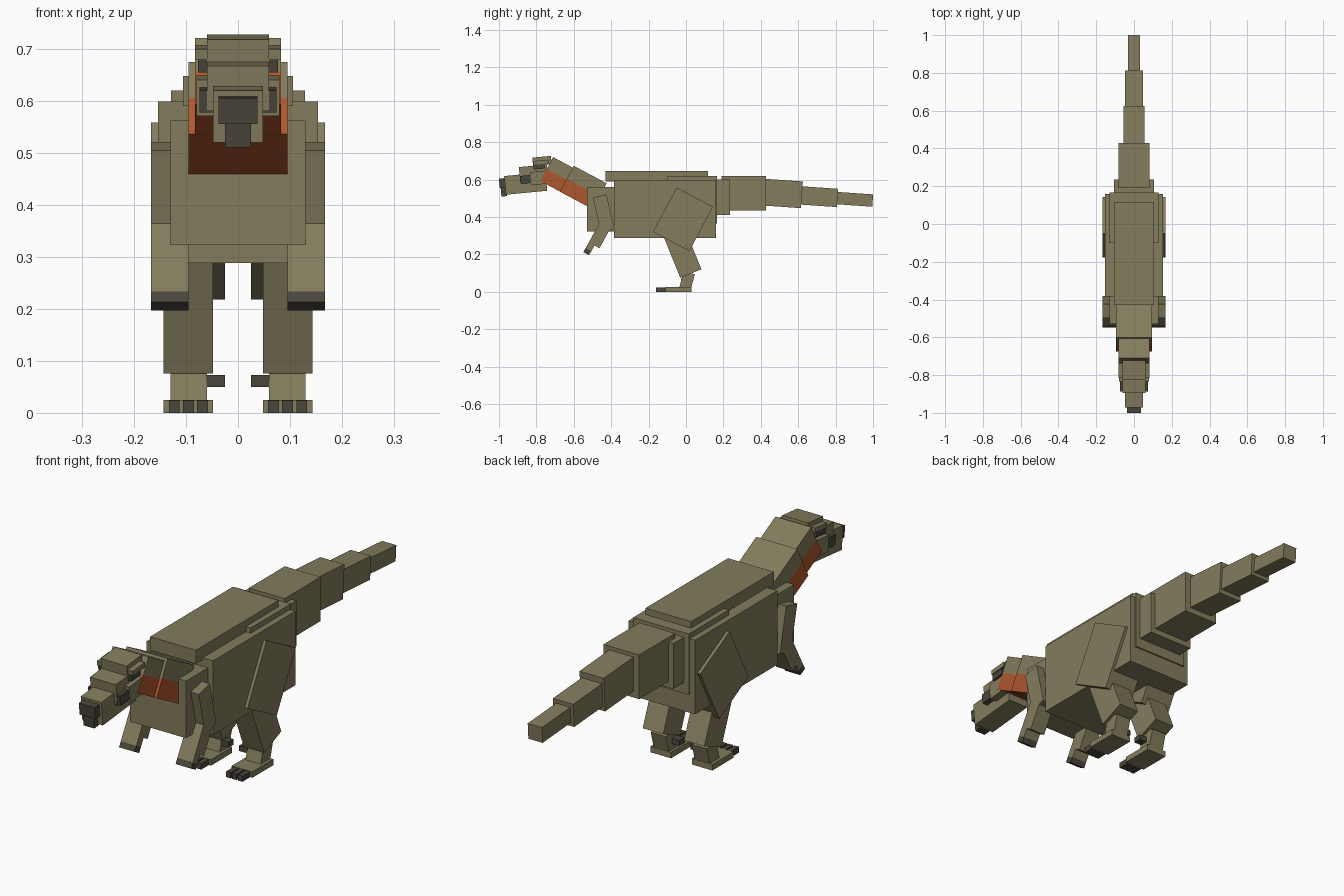
import bpy, bmesh, math
from mathutils import Matrix

if "Cube" in bpy.data.objects:
    bpy.data.objects.remove(bpy.data.objects["Cube"], do_unlink=True)


def material(name, rgb):
    m = bpy.data.materials.new(name)
    m.use_nodes = True
    m.diffuse_color = (*rgb, 1)
    bsdf = next(n for n in m.node_tree.nodes if n.type == 'BSDF_PRINCIPLED')
    bsdf.inputs["Base Color"].default_value = (*rgb, 1)
    return m


OLIVE = material("olive_hide", (0.225, 0.203, 0.108))
RUST = material("rust_throat", (0.43, 0.095, 0.027))
DARK = material("dark_claw", (0.068, 0.061, 0.045))


def box(name, x, yz, size, pitch=0, mat=OLIVE, under=None):
    """Box spanning x=(x0, x1), centred at yz, pitched about x in degrees.
    With `under`, the lower half takes that second material."""
    bm = bmesh.new()
    bmesh.ops.create_cube(bm, size=1)
    bmesh.ops.scale(bm, vec=(x[1] - x[0], *size), verts=bm.verts)
    if under:
        bmesh.ops.bisect_plane(bm, geom=bm.verts[:] + bm.edges[:] + bm.faces[:],
                               plane_co=(0, 0, 0), plane_no=(0, 0, 1))
        for f in bm.faces:
            f.material_index = int(f.calc_center_median().z < 0)
    me = bpy.data.meshes.new(name)
    bm.to_mesh(me)
    bm.free()
    me.materials.append(mat)
    if under:
        me.materials.append(under)
    ob = bpy.data.objects.new(name, me)
    ob.matrix_world = (Matrix.Translation(((x[0] + x[1]) / 2, *yz))
                       @ Matrix.Rotation(math.radians(pitch), 4, 'X'))
    bpy.context.collection.objects.link(ob)
    return ob


def mid(name, half, yz, size, pitch=0, **kw):
    return box(name, (-half, half), yz, size, pitch, **kw)


def span(name, half, y, z):
    """Upright central box from its y and z ranges."""
    return mid(name, half, ((y[0] + y[1]) / 2, (z[0] + z[1]) / 2),
               (y[1] - y[0], z[1] - z[0]))


def pair(name, x, yz, size, pitch=0, mat=OLIVE):
    """Mirrored left and right boxes."""
    box("left_" + name, x, yz, size, pitch, mat)
    box("right_" + name, (-x[1], -x[0]), yz, size, pitch, mat)


# Torso
span("body", 0.154, (-0.385, 0.16), (0.288, 0.598))
span("chest", 0.13, (-0.53, -0.38), (0.323, 0.562))
span("back_plate", 0.106, (-0.43, 0.117), (0.59, 0.647))
span("hips", 0.129, (-0.10, 0.166), (0.365, 0.62))

# Tail
span("tail_base", 0.106, (0.16, 0.235), (0.41, 0.60))
span("tail_1", 0.083, (0.19, 0.428), (0.435, 0.62))
mid("tail_2", 0.056, (0.52, 0.526), (0.20, 0.143), -4)
mid("tail_3", 0.047, (0.713, 0.509), (0.195, 0.098), -4)
mid("tail_4", 0.033, (0.902, 0.495), (0.193, 0.066), -4)

# Neck with a rust coloured throat
mid("lower_neck", 0.095, (-0.549, 0.558), (0.20, 0.157), -28, under=RUST)
mid("upper_neck", 0.083, (-0.674, 0.619), (0.16, 0.145), -28, under=RUST)

# Head
TILT = 5.5
mid("muzzle", 0.048, (-0.857, 0.58), (0.222, 0.10), TILT)
mid("skull", 0.06, (-0.815, 0.632), (0.15, 0.085), TILT)
mid("crest", 0.06, (-0.77, 0.70), (0.10, 0.045), TILT)
mid("nose", 0.037, (-0.981, 0.582), (0.034, 0.05), TILT, mat=DARK)
mid("chin", 0.025, (-0.974, 0.535), (0.03, 0.048), TILT, mat=DARK)
pair("cheek", (0.04, 0.08), (-0.78, 0.61), (0.10, 0.07), TILT)
pair("mouth_corner", (0.04, 0.074), (-0.847, 0.602), (0.076, 0.043), TILT, DARK)
pair("brow", (0.04, 0.083), (-0.775, 0.693), (0.08, 0.02), TILT)
pair("eye", (0.04, 0.077), (-0.785, 0.67), (0.06, 0.026), TILT, DARK)

# Arms
pair("upper_arm", (0.11, 0.167), (-0.44, 0.42), (0.075, 0.19), 13)
pair("forearm", (0.095, 0.167), (-0.461, 0.304), (0.065, 0.125), -28.7)
pair("hand", (0.095, 0.167), (-0.513, 0.241), (0.035, 0.036), -28.7)
pair("hand_claws", (0.095, 0.167), (-0.528, 0.215), (0.034, 0.024), -28.7, DARK)

# Legs
pair("thigh", (0.025, 0.167), (-0.016, 0.388), (0.22, 0.268), -28)
pair("shin", (0.048, 0.143), (-0.021, 0.214), (0.122, 0.25), 22)
pair("ankle", (0.06, 0.13), (0.005, 0.056), (0.062, 0.096), -15)
pair("foot", (0.048, 0.143), (-0.04, 0.0125), (0.14, 0.025))
pair("dew_claw", (0.025, 0.061), (-0.01, 0.061), (0.035, 0.023), 0, DARK)
for i in range(3):
    x0 = 0.058 + i * 0.027
    pair(f"toe_claw_{i + 1}", (x0, x0 + 0.021), (-0.135, 0.012), (0.052, 0.024), 0, DARK)
